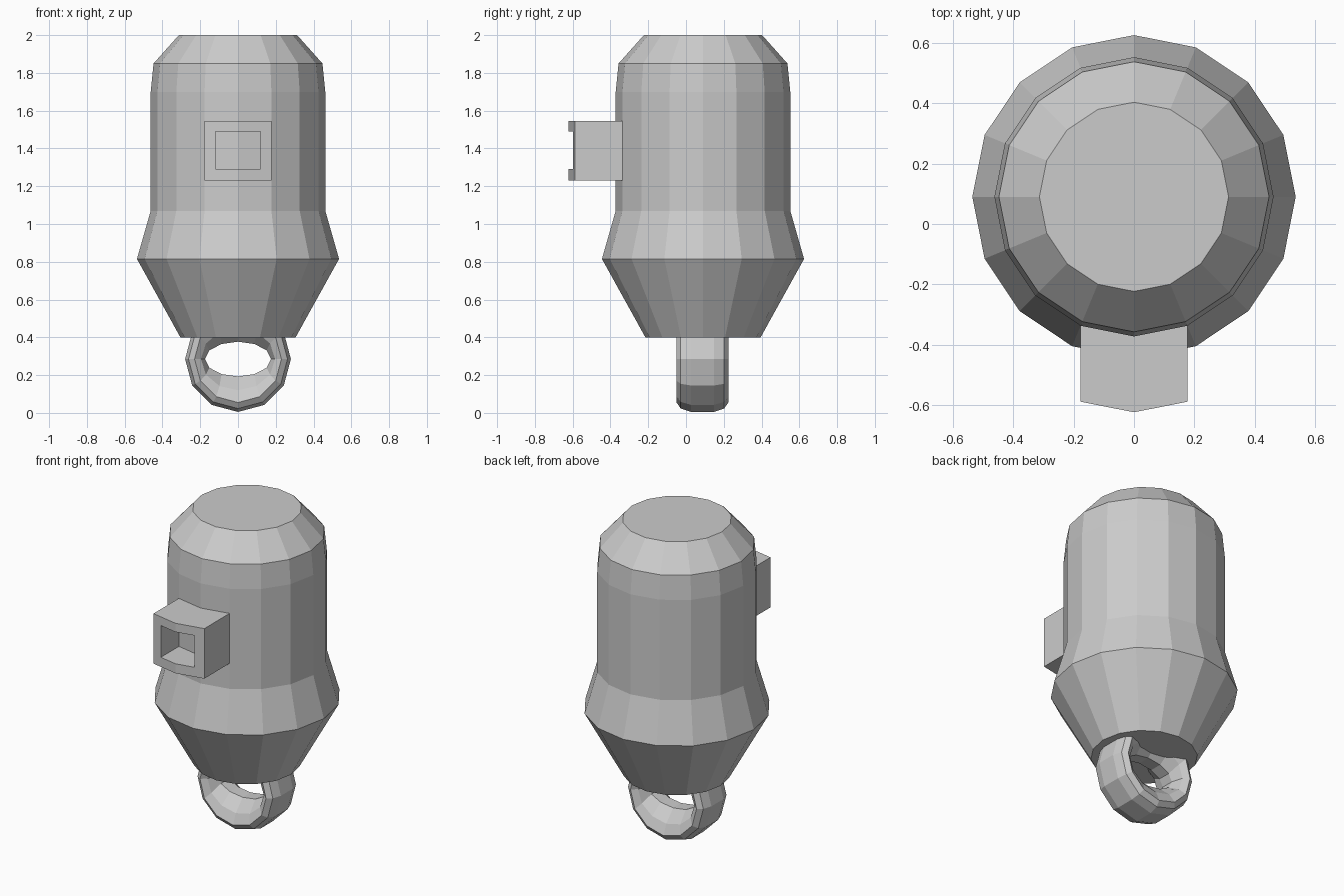
import bpy, bmesh
from math import sin, cos, pi

if "Cube" in bpy.data.objects:
    bpy.data.objects.remove(bpy.data.objects["Cube"])

CY = 0.09  # y position of the body axis


def skin(name, loops, cap_start=False, cap_end=False, close=False):
    """Join equally long vertex loops with quads into a flat-shaded object."""
    bm = bmesh.new()
    rows = [[bm.verts.new(p) for p in loop] for loop in loops]
    pairs = list(zip(rows, rows[1:])) + ([(rows[-1], rows[0])] if close else [])
    for a, b in pairs:
        for i in range(len(a)):
            j = (i + 1) % len(a)
            bm.faces.new((a[i], a[j], b[j], b[i]))
    if cap_start:
        bm.faces.new(rows[0][::-1])
    if cap_end:
        bm.faces.new(rows[-1])
    bmesh.ops.recalc_face_normals(bm, faces=bm.faces)
    mesh = bpy.data.meshes.new(name)
    bm.to_mesh(mesh)
    bm.free()
    obj = bpy.data.objects.new(name, mesh)
    bpy.context.collection.objects.link(obj)
    return obj


# Sixteen-sided turned body
profile = [(0.305, 0.40), (0.535, 0.815), (0.462, 1.07),
           (0.462, 1.70), (0.447, 1.85), (0.313, 2.0)]
skin("body", [[(r * cos(i * pi / 8), CY + r * sin(i * pi / 8), z) for i in range(16)]
              for r, z in profile], cap_start=True, cap_end=True)


# Box pulled out of two front facets, with a sunken window
def bent_rect(w, z0, z1, y):
    pts = [(-w, z0), (0, z0), (w, z0), (w, z1), (0, z1), (-w, z1)]
    return [(x, y + 0.199 * abs(x), z) for x, z in pts]


box = skin("front_box", [bent_rect(0.177, 1.23, 1.545, -0.372),
                         bent_rect(0.177, 1.23, 1.545, -0.623),
                         bent_rect(0.118, 1.29, 1.49, -0.623),
                         bent_rect(0.118, 1.29, 1.49, -0.443)])
# Bent back wall of the window
bm = bmesh.new()
bm.from_mesh(box.data)
bm.verts.ensure_lookup_table()
v = bm.verts[18:24]
bm.faces.new((v[0], v[1], v[4], v[5]))
bm.faces.new((v[1], v[2], v[3], v[4]))
bmesh.ops.recalc_face_normals(bm, faces=bm.faces)
bm.to_mesh(box.data)
bm.free()

# Twelve-sided hanging ring: round outside, flattened oval hole inside
# (x radius, z radius, y offset) around the cross-section
half = [(0.28, 0.28, 0.06), (0.262, 0.262, 0.115), (0.23, 0.23, 0.137),
        (0.196, 0.165, 0.11), (0.175, 0.092, 0.04)]
section = half + [(a, b, -y) for a, b, y in reversed(half)]
skin("hanging_ring", [[(a * cos(i * pi / 6), CY - 0.003 + y, 0.285 + b * sin(i * pi / 6))
                       for i in range(12)] for a, b, y in section], close=True)
